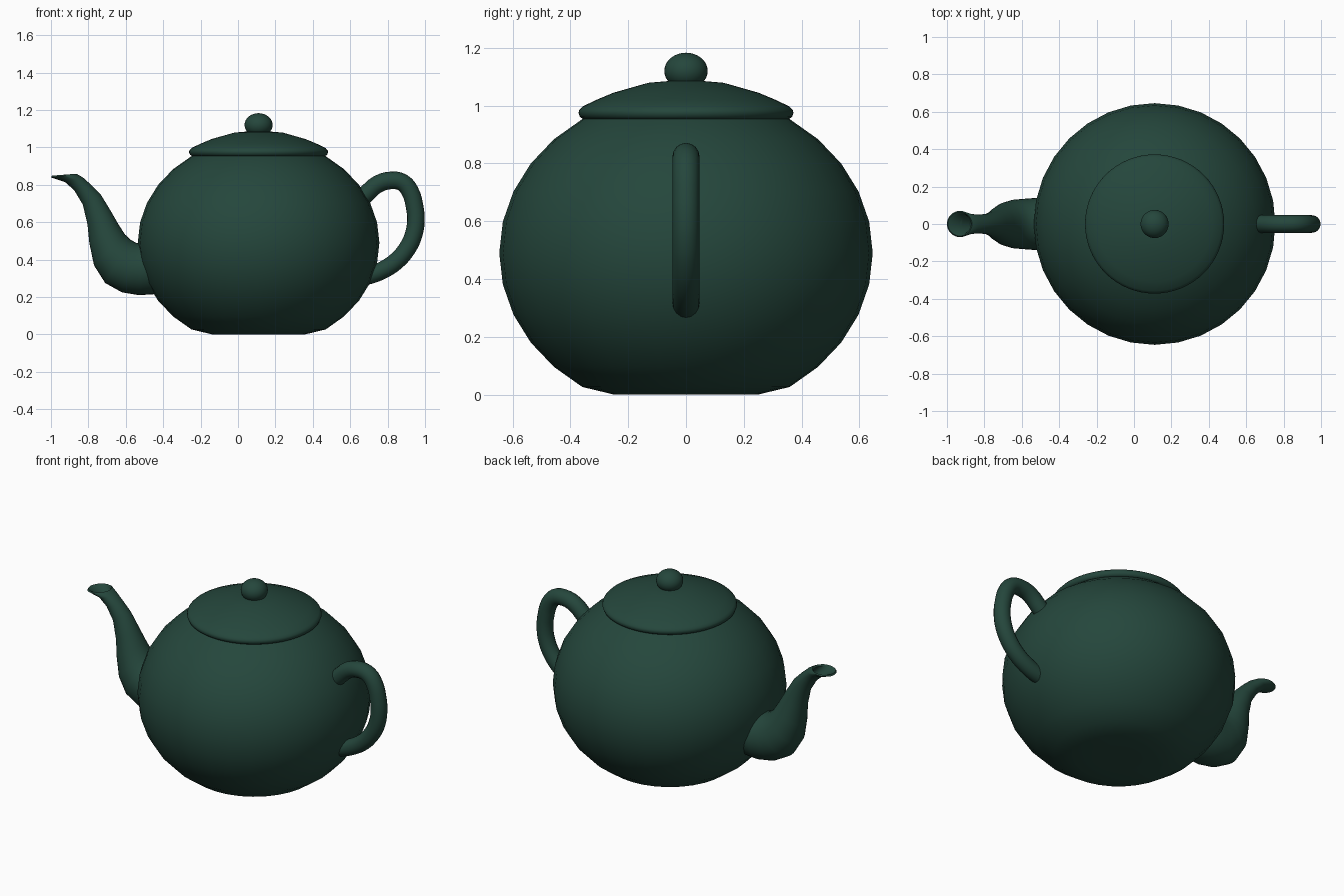
import bpy, bmesh
from math import sin, cos, pi, radians
from mathutils import Vector

if "Cube" in bpy.data.objects:
    bpy.data.objects.remove(bpy.data.objects["Cube"])

CX = 0.11  # axis of the pot

glaze = bpy.data.materials.new("green_glaze")
glaze.diffuse_color = (0.018, 0.062, 0.045, 1)
glaze.use_nodes = True
glaze.node_tree.nodes["Principled BSDF"].inputs["Base Color"].default_value = glaze.diffuse_color


def finish(name, bm, angle=45):
    bmesh.ops.recalc_face_normals(bm, faces=bm.faces)
    mesh = bpy.data.meshes.new(name)
    bm.to_mesh(mesh)
    bm.free()
    obj = bpy.data.objects.new(name, mesh)
    bpy.context.collection.objects.link(obj)
    mesh.materials.append(glaze)
    bpy.ops.object.select_all(action='DESELECT')
    obj.select_set(True)
    bpy.context.view_layer.objects.active = obj
    bpy.ops.object.shade_smooth_by_angle(angle=radians(angle))
    return obj


def loft(name, rings, sides, angle=45):
    """Skin elliptical rings: (x1, z1, x2, z2, half width in y)."""
    bm = bmesh.new()
    loops = []
    for x1, z1, x2, z2, w in rings:
        a, b = Vector((x1, 0, z1)), Vector((x2, 0, z2))
        mid, u = (a + b) / 2, (b - a) / 2
        loops.append([bm.verts.new(mid + u * cos(t) + Vector((0, w * sin(t), 0)))
                      for t in (2 * pi * i / sides for i in range(sides))])
    for p, q in zip(loops, loops[1:]):
        for i in range(sides):
            j = (i + 1) % sides
            bm.faces.new((p[i], p[j], q[j], q[i]))
    bm.faces.new(loops[0])
    bm.faces.new(loops[-1])
    return finish(name, bm, angle)


def ball(name, radius, height, z, u, v, floor=-9):
    bm = bmesh.new()
    bmesh.ops.create_uvsphere(bm, u_segments=u, v_segments=v, radius=1)
    for vert in bm.verts:
        c = vert.co
        vert.co = (CX + c.x * radius, c.y * radius, max(floor, z + c.z * height))
    return finish(name, bm)


# round body with a flattened base, and lid knob
ball("body", 0.646, 0.557, 0.49, 32, 16, floor=0.0)
ball("lid_knob", 0.075, 0.063, 1.12, 32, 16)

# domed lid with rolled rim
lid = [(0.33, 0.953), (0.355, 0.953), (0.367, 0.961), (0.372, 0.975),
       (0.369, 0.985), (0.358, 0.997), (0.31, 1.02), (0.25, 1.045),
       (0.13, 1.079), (0.06, 1.085), (0.01, 1.086)]
loft("lid", [(CX - r, z, CX + r, z, r) for r, z in lid], 64)

# curved spout, flared lip and hollow mouth
spout = [(-0.40, 0.23, -0.40, 0.49, 0.13), (-0.45, 0.215, -0.45, 0.49, 0.14),
         (-0.53, 0.21, -0.51, 0.485, 0.14), (-0.62, 0.225, -0.545, 0.49, 0.135),
         (-0.71, 0.275, -0.575, 0.507, 0.13), (-0.77, 0.37, -0.605, 0.535, 0.115),
         (-0.795, 0.49, -0.64, 0.59, 0.093), (-0.805, 0.59, -0.68, 0.66, 0.072),
         (-0.83, 0.695, -0.735, 0.75, 0.055), (-0.875, 0.77, -0.785, 0.80, 0.05),
         (-0.925, 0.815, -0.83, 0.84, 0.054), (-1.0, 0.84, -0.86, 0.857, 0.07),
         (-0.995, 0.849, -0.866, 0.859, 0.064), (-0.97, 0.84, -0.872, 0.85, 0.053),
         (-0.915, 0.808, -0.842, 0.833, 0.042), (-0.862, 0.757, -0.797, 0.785, 0.036)]
loft("spout", spout, 32, 60)

# loop handle
path = [(0.62, 0.69), (0.683, 0.748), (0.75, 0.805), (0.825, 0.824), (0.88, 0.812),
        (0.92, 0.765), (0.943, 0.69), (0.951, 0.61), (0.938, 0.53), (0.905, 0.46),
        (0.85, 0.395), (0.78, 0.347), (0.71, 0.318), (0.63, 0.30)]
curve = bpy.data.curves.new("handle", 'CURVE')
curve.dimensions = '3D'
curve.bevel_depth = 0.047
curve.bevel_resolution = 6
curve.resolution_u = 3
curve.use_fill_caps = True
spline = curve.splines.new('BEZIER')
spline.bezier_points.add(len(path) - 1)
for point, (x, z) in zip(spline.bezier_points, path):
    point.co = (x, 0, z)
    point.handle_left_type = point.handle_right_type = 'AUTO'
handle = bpy.data.objects.new("handle", curve)
bpy.context.collection.objects.link(handle)
curve.materials.append(glaze)
